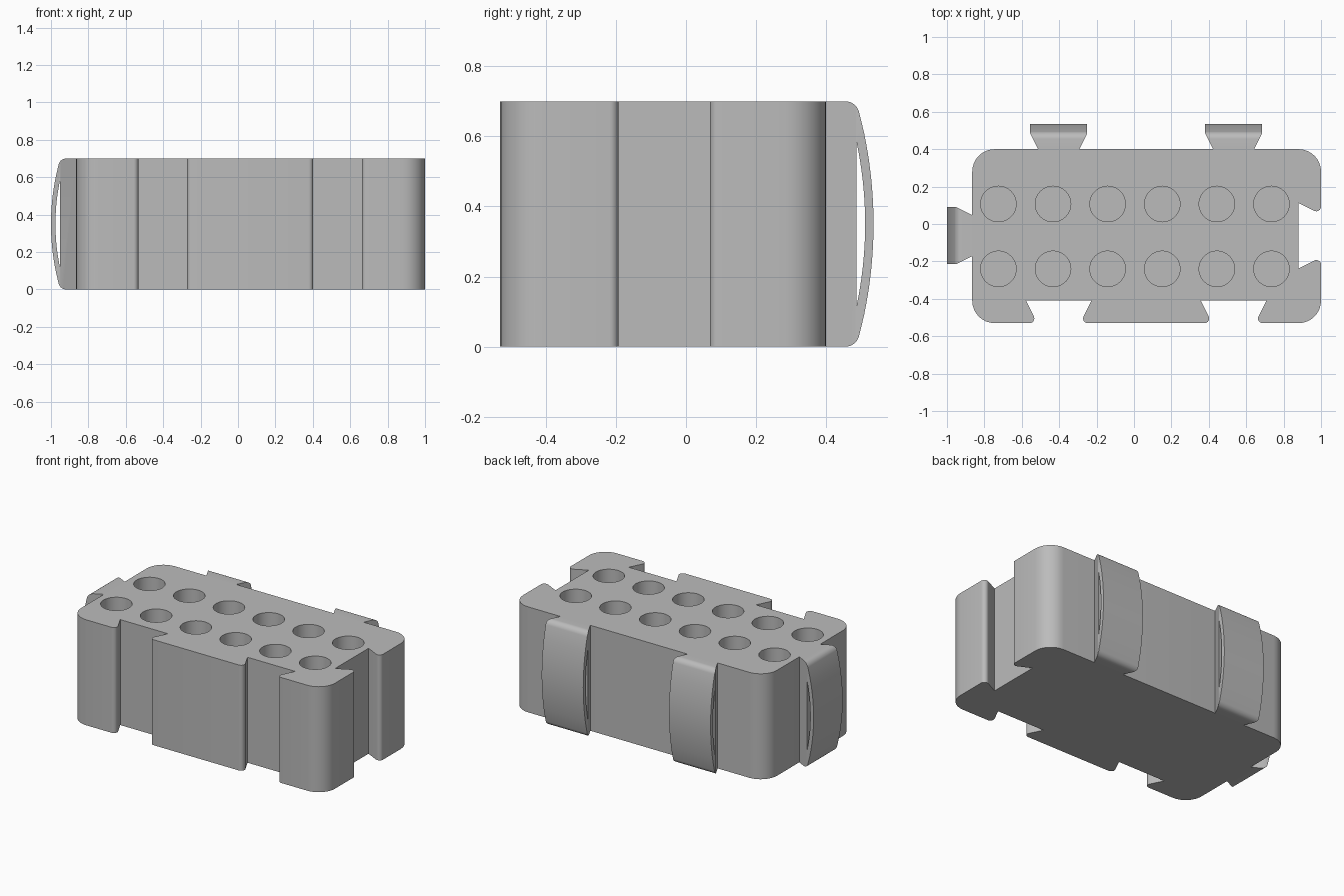
import bpy, bmesh, math
from mathutils import Vector, Matrix

if "Cube" in bpy.data.objects:
    bpy.data.objects.remove(bpy.data.objects["Cube"])

grey = bpy.data.materials.new("plain grey")
grey.diffuse_color = (0.5, 0.5, 0.5, 1)
grey.use_nodes = True
grey.node_tree.nodes["Principled BSDF"].inputs["Base Color"].default_value = grey.diffuse_color

H = 0.7                                   # block height
X0, X1, Y0, Y1 = -0.865, 1.0, -0.53, 0.40  # body extents
SIDE_X = (-0.4025, 0.5325)                # joint centres along the long sides
END_Y = -0.0625                           # joint centre on the short ends


def fillet(points, steps=8):
    """Round each (x, y, radius) corner of a closed outline."""
    out = []
    for i, (x, y, r) in enumerate(points):
        p = Vector((x, y))
        if not r:
            out.append(p)
            continue
        a = (Vector(points[i - 1][:2]) - p).normalized()
        b = (Vector(points[(i + 1) % len(points)][:2]) - p).normalized()
        half = a.angle(b) / 2
        c = p + (a + b).normalized() * (r / math.sin(half))
        s, e = p + a * (r / math.tan(half)) - c, p + b * (r / math.tan(half)) - c
        turn = math.pi - 2 * half
        sign = 1 if s.x * e.y - s.y * e.x > 0 else -1
        for k in range(steps + 1):
            t = sign * turn * k / steps
            out.append(c + Vector((s.x * math.cos(t) - s.y * math.sin(t),
                                   s.x * math.sin(t) + s.y * math.cos(t))))
    return out


def prism(name, outline, lo, hi, axis="Z"):
    """Extrude an outline: (x, y) along Z, or (y, z) along X."""
    bm = bmesh.new()
    place = (lambda p: (p[0], p[1], lo)) if axis == "Z" else (lambda p: (lo, p[0], p[1]))
    face = bm.faces.new([bm.verts.new(place(p)) for p in outline])
    ext = bmesh.ops.extrude_face_region(bm, geom=[face])
    move = Vector((0, 0, hi - lo)) if axis == "Z" else Vector((hi - lo, 0, 0))
    bmesh.ops.translate(bm, vec=move,
                        verts=[g for g in ext["geom"] if isinstance(g, bmesh.types.BMVert)])
    bmesh.ops.recalc_face_normals(bm, faces=bm.faces)
    me = bpy.data.meshes.new(name)
    bm.to_mesh(me)
    bm.free()
    me.materials.append(grey)
    ob = bpy.data.objects.new(name, me)
    bpy.context.collection.objects.link(ob)
    return ob


def select(ob):
    bpy.ops.object.select_all(action="DESELECT")
    ob.select_set(True)
    bpy.context.view_layer.objects.active = ob


def boolean(ob, cutter, operation):
    mod = ob.modifiers.new("cut", "BOOLEAN")
    mod.operation, mod.object, mod.solver = operation, cutter, "EXACT"
    select(ob)
    bpy.ops.object.modifier_apply(modifier=mod.name)
    bpy.data.objects.remove(cutter)


def smooth(ob):
    select(ob)
    bpy.ops.object.shade_smooth_by_angle(angle=math.radians(30))


# body outline with dovetail sockets in the front and right sides
def socket(centre, place):
    return [place(centre + u, d) + (r,) for u, d, r in
            ((-0.115, 0, 0.025), (-0.175, 0.12, 0), (0.175, 0.12, 0), (0.115, 0, 0.025))]


outline = [(X0, Y0, 0.12)]
for x in SIDE_X:
    outline += socket(x, lambda u, d: (u, Y0 + d))
outline += [(X1, Y0, 0.12)]
outline += socket(END_Y, lambda u, d: (X1 - d, u))
outline += [(X1, Y1, 0.12), (X0, Y1, 0.12)]
body = prism("block_body", fillet(outline), 0, H)

# two rows of six blind round holes
for y in (0.107, -0.24):
    for i in range(6):
        x = -0.725 + i * 0.292
        ring = [(x + 0.095 * math.cos(k * math.tau / 48),
                 y + 0.095 * math.sin(k * math.tau / 48)) for k in range(48)]
        boolean(body, prism("hole_cutter", ring, 0.1, H + 0.1), "DIFFERENCE")
smooth(body)


# springy dovetail tab: bowed outer band with a thin slot behind it
def bow(y_mid, y_end, half, steps=24):
    return [(y_end + (y_mid - y_end) * (1 - t * t), H / 2 + half * t)
            for t in (-1 + 2 * k / steps for k in range(steps + 1))]


def make_tab(name):
    tab = prism(name, [(-0.11, 0), (0.11, 0), (0.1525, 0.085), (0.1525, 0.2),
                       (-0.1525, 0.2), (-0.1525, 0.085)], -0.1, H + 0.1)
    arc = bow(0.135, 0.086, H / 2)
    side = [(-0.1, 0, 0), arc[0] + (0.04,)]
    side += [p + (0,) for p in arc[3:-3]] + [arc[-1] + (0.04,), (-0.1, H, 0)]
    boolean(tab, prism("profile_cutter", fillet(side), -0.5, 0.5, "X"), "INTERSECT")
    boolean(tab, prism("slot_cutter", bow(0.111, 0.087, 0.232), -0.5, 0.5, "X"), "DIFFERENCE")
    smooth(tab)
    return tab


for i, x in enumerate(SIDE_X):
    make_tab(f"back_tab_{i + 1}").location = (x, Y1, 0)
left = make_tab("left_tab")
left.matrix_world = Matrix.Translation((X0, END_Y, 0)) @ Matrix.Rotation(math.pi / 2, 4, "Z")
